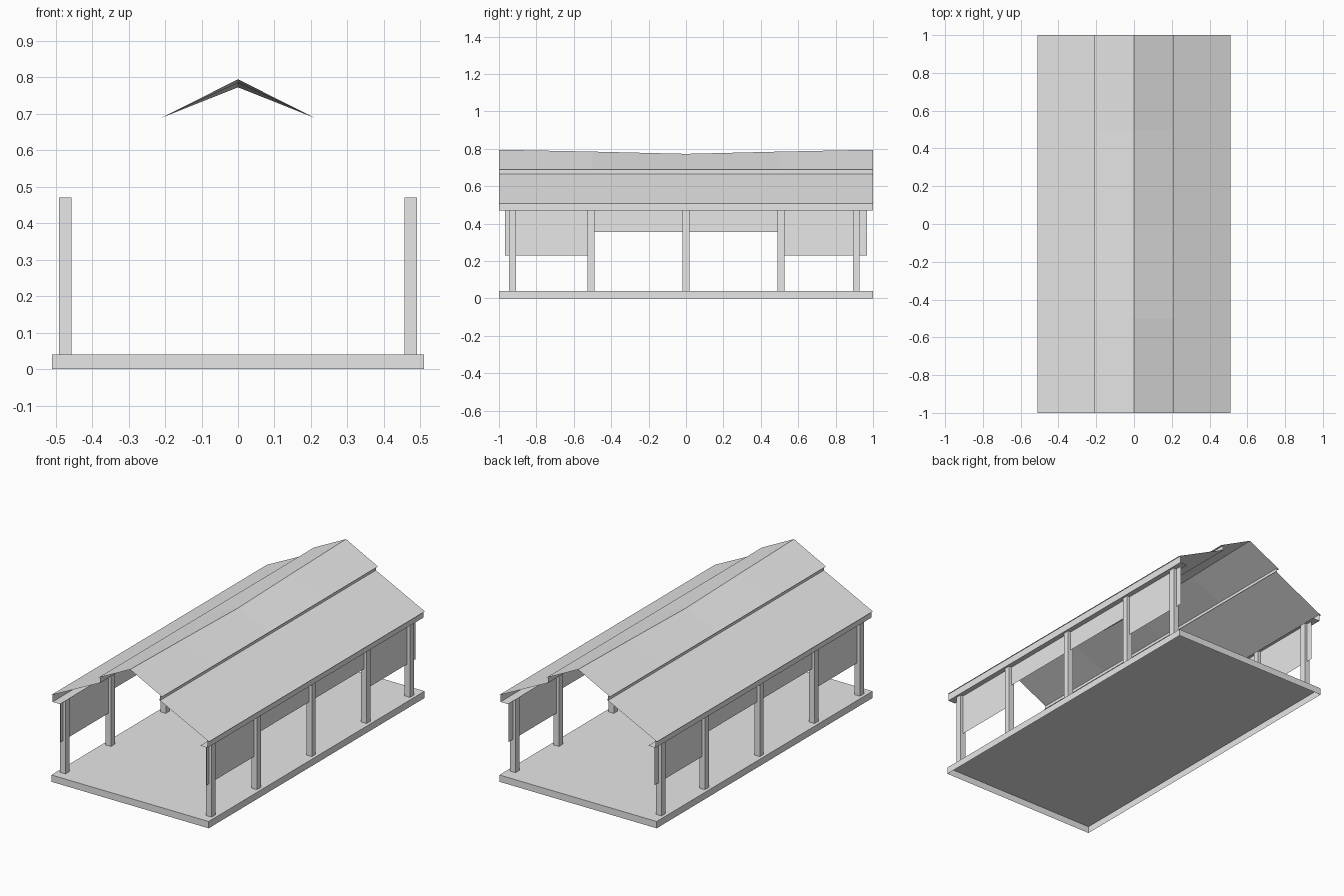
import bpy
import bmesh

cube = bpy.data.objects.get("Cube")
if cube:
    bpy.data.objects.remove(cube, do_unlink=True)

grey = bpy.data.materials.new("plain_grey")
grey.use_nodes = True
grey.diffuse_color = (0.8, 0.8, 0.8, 1)
grey.node_tree.nodes["Principled BSDF"].inputs["Base Color"].default_value = (0.8, 0.8, 0.8, 1)


def finish(name, bm):
    mesh = bpy.data.meshes.new(name)
    bm.to_mesh(mesh)
    bm.free()
    mesh.materials.append(grey)
    obj = bpy.data.objects.new(name, mesh)
    bpy.context.collection.objects.link(obj)
    return obj


def box(name, lo, hi, open_bottom=False):
    bm = bmesh.new()
    bmesh.ops.create_cube(bm, size=1)
    for v in bm.verts:
        v.co = [(a + b) / 2 + c * (b - a) for a, b, c in zip(lo, hi, v.co)]
    if open_bottom:
        bm.normal_update()
        under = [f for f in bm.faces if f.normal.z < -0.9]
        bmesh.ops.delete(bm, geom=under, context='FACES_ONLY')
    return finish(name, bm)


def sheet(name, sections):
    """Thin surface through (y, [(x, z), ...]) cross-sections."""
    bm = bmesh.new()
    rows = [[bm.verts.new((x, y, z)) for x, z in pts] for y, pts in sections]
    for a, b in zip(rows, rows[1:]):
        for i in range(len(a) - 1):
            bm.faces.new((a[i], a[i + 1], b[i + 1], b[i]))
    return finish(name, bm)


def strip(name, pts, y0=-1, y1=1):
    return sheet(name, [(y0, pts), (y1, pts)])


# Floor slab, hollow underneath
box("floor_slab", (-0.51, -1, 0), (0.51, 1, 0.04), open_bottom=True)

# Upper roof with a slightly sagging ridge
ridge = [(-1, 0.795), (-0.5, 0.785), (0, 0.773), (0.5, 0.785), (1, 0.795)]
sheet("upper_roof", [(y, [(-0.208, 0.69), (0, z), (0.208, 0.69)]) for y, z in ridge])

for side, s in (("left", 1), ("right", -1)):
    def pts(*xz):
        return [(s * x, z) for x, z in xz][::-s]

    # Lower roof, the narrow upstand beneath the upper roof, and the eaves
    strip(f"{side}_lower_roof", pts((0.512, 0.508), (0.187, 0.668)))
    strip(f"{side}_roof_upstand", pts((0.195, 0.665), (0.195, 0.692)))
    strip(f"{side}_eaves", pts((0.455, 0.47), (0.503, 0.47), (0.503, 0.511)))

    # Posts along the side
    for i, y in enumerate((-0.928, -0.508, 0, 0.508, 0.91)):
        xs = sorted((s * 0.456, s * 0.491))
        box(f"{side}_post_{i + 1}", (xs[0], y - 0.018, 0.04), (xs[1], y + 0.018, 0.47))

    # Hanging screens: deep at the ends, shallow in the middle
    for part, y0, y1, z in (("front", -0.967, -0.508, 0.23),
                            ("middle", -0.508, 0.508, 0.355),
                            ("back", 0.508, 0.967, 0.23)):
        strip(f"{side}_{part}_screen", pts((0.473, z), (0.473, 0.47)), y0, y1)
